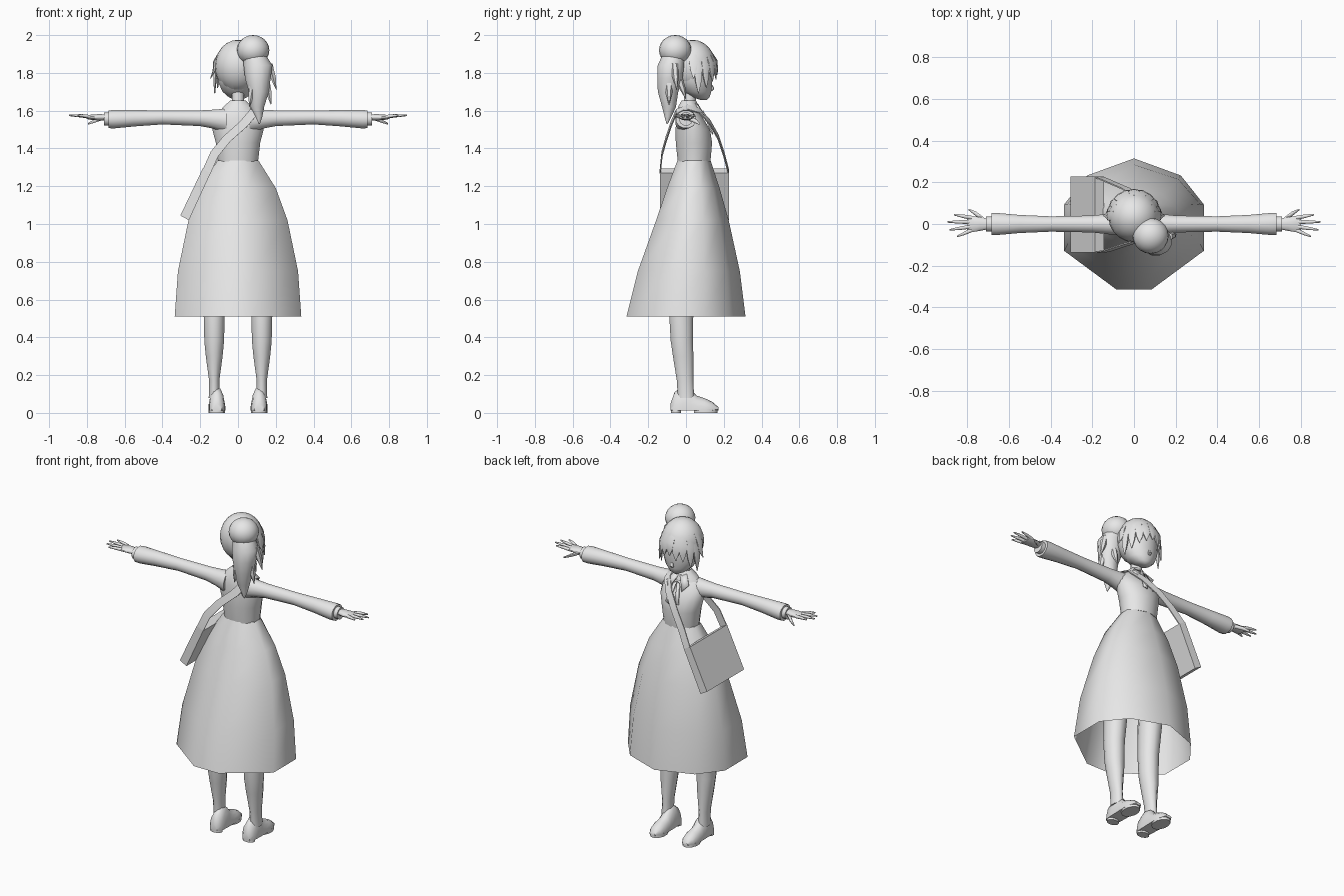
import bpy, bmesh, math
from mathutils import Vector, Matrix

cube = bpy.data.objects.get("Cube")
if cube:
    bpy.data.objects.remove(cube, do_unlink=True)

GREY = (0.8, 0.8, 0.8, 1.0)
grey = bpy.data.materials.new("plain_grey")
grey.use_nodes = True
grey.diffuse_color = GREY
grey.node_tree.nodes["Principled BSDF"].inputs["Base Color"].default_value = GREY


def finish(name, bm, angle=50):
    """Turn a bmesh into a shaded, coloured object."""
    bmesh.ops.recalc_face_normals(bm, faces=bm.faces)
    mesh = bpy.data.meshes.new(name)
    bm.to_mesh(mesh)
    bm.free()
    mesh.materials.append(grey)
    obj = bpy.data.objects.new(name, mesh)
    bpy.context.collection.objects.link(obj)
    bpy.ops.object.select_all(action="DESELECT")
    obj.select_set(True)
    bpy.context.view_layer.objects.active = obj
    bpy.ops.object.shade_smooth_by_angle(angle=math.radians(angle))
    return obj


def ring(center, u, v, sides=12):
    """Ellipse of points around a centre, spanned by two axes."""
    center, u, v = Vector(center), Vector(u), Vector(v)
    turns = [math.tau * (i + 0.5) / sides for i in range(sides)]
    return [center + u * math.cos(t) + v * math.sin(t) for t in turns]


def level(x, y, z, rx, ry, sides=12):
    return ring((x, y, z), (rx, 0, 0), (0, ry, 0), sides)


def upright(x, y, z, ry, rz, sides=12):
    return ring((x, y, z), (0, ry, 0), (0, 0, rz), sides)


def loft(name, rings, cap=True, angle=50):
    """Skin a row of matching rings."""
    bm = bmesh.new()
    rows = [[bm.verts.new(p) for p in r] for r in rings]
    for a, b in zip(rows, rows[1:]):
        for i in range(len(a)):
            j = (i + 1) % len(a)
            bm.faces.new((a[i], a[j], b[j], b[i]))
    if cap:
        bm.faces.new(rows[0])
        bm.faces.new(rows[-1])
    return finish(name, bm, angle)


def ellipsoid(name, center, radii, cut=None):
    """Ellipsoid, optionally keeping only the part above a plane."""
    bm = bmesh.new()
    place = Matrix.Translation(center) @ Matrix.Diagonal((*radii, 1))
    bmesh.ops.create_uvsphere(bm, u_segments=20, v_segments=12, radius=1, matrix=place)
    if cut:
        everything = bm.verts[:] + bm.edges[:] + bm.faces[:]
        bmesh.ops.bisect_plane(bm, geom=everything, plane_co=cut[0],
                               plane_no=cut[1], clear_inner=True)
    return finish(name, bm)


def plate(name, points, thickness=0.008):
    """Thin cloth piece facing the chest side."""
    bm = bmesh.new()
    bm.faces.new([bm.verts.new(p) for p in points])
    obj = finish(name, bm)
    solid = obj.modifiers.new("thickness", "SOLIDIFY")
    solid.thickness = thickness
    solid.offset = 0
    return obj


# Skirt: nine-sided, open at the hem
half = [(0.24, 1), (0.67, 0.74), (1, 0.3), (1, -0.41), (0.25, -1)]
half[0] = (0, 1)
outline = half + [(-x, y) for x, y in reversed(half[1:])]
skirt_rows = [(1.337, 0.108, 0.13, -0.045), (1.19, 0.2, 0.178, -0.1),
              (1.02, 0.262, 0.226, -0.158), (0.75, 0.318, 0.285, -0.255),
              (0.51, 0.335, 0.315, -0.315)]
loft("skirt", [[Vector((x * w, (front + back) / 2 + y * (front - back) / 2, z))
                for x, y in outline] for z, w, front, back in skirt_rows],
     cap=False, angle=65)

# Bodice, collar and neck
loft("bodice", [level(0, y, z, rx, ry, 16) for z, y, rx, ry in (
    (1.33, 0.043, 0.108, 0.088), (1.43, 0.042, 0.12, 0.098),
    (1.5, 0.036, 0.138, 0.093), (1.56, 0.02, 0.135, 0.072),
    (1.6, 0.012, 0.1, 0.055), (1.63, 0.013, 0.055, 0.042))])
loft("collar", [level(0, y, z, rx, ry) for z, y, rx, ry in (
    (1.6, 0.014, 0.098, 0.063), (1.625, 0.014, 0.075, 0.056),
    (1.655, 0.015, 0.041, 0.038), (1.64, 0.016, 0.034, 0.033))], cap=False)
loft("neck", [level(0, 0.018, 1.58, 0.036, 0.034), level(0, 0.022, 1.73, 0.032, 0.032)])

# Head and nose
loft("head", [level(0, y, z, rx, ry, 16) for z, y, rx, ry in (
    (1.656, 0.095, 0.015, 0.015), (1.67, 0.08, 0.048, 0.045),
    (1.7, 0.06, 0.083, 0.075), (1.75, 0.045, 0.107, 0.095),
    (1.82, 0.04, 0.115, 0.105), (1.9, 0.035, 0.095, 0.09),
    (1.95, 0.035, 0.05, 0.05))])
loft("nose", [level(0, 0.135, 1.735, 0.008, 0.006, 6), level(0, 0.14, 1.715, 0.012, 0.01, 6),
              level(0, 0.134, 1.705, 0.008, 0.006, 6)])

# Hair cap with a slanted hairline
scalp = Vector((0, 0.035, 1.835))
ellipsoid("hair_cap", scalp, (0.123, 0.123, 0.14),
          cut=((0, 0, 1.73), (0, -0.6, 0.8)))


def hair_lock(name, degrees, tip, spread, width):
    """Flat pointed strand that hangs over the scalp at one bearing."""
    a = math.radians(degrees)
    out = Vector((math.cos(a), math.sin(a), 0))
    side = Vector((-out.y, out.x, 0))
    top = 1.91
    rows = []
    for t, reach, w in ((0, 0.095, 0.7), (0.35, 0.119, 1), (0.7, 0.126, 0.7), (1, spread, 0.05)):
        spot = out * reach + Vector((0, scalp.y, top + (tip - top) * t))
        rows.append(ring(spot, side * width * w, out * 0.012 * max(w, 0.2), 6))
    loft(name, rows)


# Fringe and face-framing strands
for i, (bearing, tip) in enumerate(((72, 1.775), (90, 1.79), (108, 1.765), (54, 1.755), (126, 1.76))):
    hair_lock(f"fringe_{i + 1}", bearing, tip, 0.13, 0.03)
for label, mirrored in (("left", False), ("right", True)):
    for i, (bearing, tip, spread) in enumerate(((34, 1.72, 0.13), (14, 1.69, 0.127), (2, 1.77, 0.146))):
        hair_lock(f"{label}_side_lock_{i + 1}", 180 - bearing if mirrored else bearing,
                  tip, spread, 0.027)

# Side ponytail: bun, tail and loose strands
ellipsoid("hair_bun", (0.08, -0.057, 1.92), (0.086, 0.086, 0.08))
loft("ponytail", [level(x, y, z, rx, ry) for x, y, z, rx, ry in (
    (0.085, -0.065, 1.9, 0.06, 0.06), (0.106, -0.08, 1.84, 0.079, 0.072),
    (0.105, -0.085, 1.77, 0.07, 0.069), (0.11, -0.095, 1.7, 0.055, 0.056),
    (0.102, -0.09, 1.62, 0.038, 0.038), (0.11, -0.095, 1.57, 0.02, 0.02),
    (0.113, -0.1, 1.53, 0.003, 0.003))])
for i, (root, tip) in enumerate((((0.165, -0.06, 1.85), (0.203, -0.05, 1.71)),
                                 ((0.15, -0.09, 1.76), (0.175, -0.09, 1.63)),
                                 ((0.08, -0.12, 1.74), (0.06, -0.12, 1.62)),
                                 ((0.12, -0.04, 1.78), (0.125, 0.0, 1.66)))):
    root, tip = Vector(root), Vector(tip)
    loft(f"tail_strand_{i + 1}", [level(*root.lerp(tip, t), r, r, 6)
                                  for t, r in ((0, 0.02), (0.5, 0.018), (1, 0.001))])

# Limbs and collar pieces, once per side
sleeve = [(0.06, 1.545, 0.058, 0.068), (0.13, 1.555, 0.05, 0.052), (0.2, 1.56, 0.042, 0.043),
          (0.4, 1.564, 0.038, 0.038), (0.55, 1.56, 0.045, 0.045),
          (0.66, 1.555, 0.055, 0.051), (0.685, 1.554, 0.055, 0.048)]
palm = [(0.69, 0.024, 0.016), (0.74, 0.034, 0.017), (0.78, 0.041, 0.014), (0.802, 0.036, 0.009)]
fingers = [("index", 0.03, 0.865, 0.045), ("middle", 0.01, 0.895, 0.01),
           ("ring", -0.012, 0.885, -0.028), ("little", -0.03, 0.85, -0.06)]
leg = [(0.95, 0.02, 0.075, 0.085), (0.7, -0.01, 0.065, 0.075), (0.5, -0.025, 0.057, 0.065),
       (0.38, -0.022, 0.054, 0.061), (0.3, -0.015, 0.046, 0.056),
       (0.17, -0.005, 0.028, 0.045), (0.08, 0, 0.03, 0.045)]
shoe = [(-0.082, 0.025, 0.05), (-0.06, 0.04, 0.11), (-0.02, 0.043, 0.14), (0.025, 0.044, 0.13),
        (0.055, 0.045, 0.092), (0.1, 0.046, 0.077), (0.14, 0.039, 0.058), (0.172, 0.02, 0.03)]

for label, s in (("left", 1), ("right", -1)):
    loft(f"{label}_sleeve", [upright(s * x, 0, z, ry, rz) for x, z, ry, rz in sleeve])
    loft(f"{label}_cuff", [upright(s * x, 0, 1.556, 0.037, 0.036) for x in (0.66, 0.71)])
    loft(f"{label}_palm", [upright(s * x, 0, 1.565, ry, rz) for x, ry, rz in palm])
    for digit, y, reach, tip in fingers:
        loft(f"{label}_{digit}_finger", [
            upright(s * 0.78, y, 1.567, 0.011, 0.01, 8),
            upright(s * (0.78 + reach) / 2, (y + tip) / 2, 1.573, 0.009, 0.009, 8),
            upright(s * reach, tip, 1.575, 0.004, 0.004, 8)])
    loft(f"{label}_thumb", [upright(s * 0.72, 0.018, 1.56, 0.014, 0.012, 8),
                            upright(s * 0.76, 0.05, 1.545, 0.012, 0.01, 8),
                            upright(s * 0.795, 0.07, 1.53, 0.004, 0.005, 8)])
    loft(f"{label}_leg", [level(s * 0.126, y, z, rx, ry) for z, y, rx, ry in leg])

    # Shoe upper is flattened underneath, with a separate heel and sole
    rows = [ring((s * 0.112, y, 0.022), (w, 0, 0), (0, 0, top - 0.022), 14) for y, w, top in shoe]
    for row in rows:
        for p in row:
            p.z = max(p.z, 0.012)
    loft(f"{label}_shoe", rows)
    loft(f"{label}_heel", [level(s * 0.112, -0.053, z, 0.039, 0.028) for z in (0, 0.03)])
    loft(f"{label}_sole", [level(s * 0.112, 0.104, z, 0.045, 0.065) for z in (0, 0.02)])

    # Collar flap and ribbon tail
    plate(f"{label}_collar_flap", [(s * 0.004, 0.062, 1.632), (s * 0.04, 0.045, 1.638),
                                   (s * 0.075, 0.08, 1.59), (s * 0.045, 0.108, 1.555)])
    plate(f"{label}_ribbon_tail", [(s * 0.002, 0.088, 1.6), (s * 0.02, 0.092, 1.59),
                                   (s * 0.045, 0.138, 1.485), (s * 0.02, 0.142, 1.475)])

# Shoulder bag: slanted flat case
case = [(-0.305, 1.045), (-0.26, 1.02), (-0.145, 1.27), (-0.187, 1.293)]
loft("shoulder_bag", [[Vector((x, y, z)) for x, z in case] for y in (-0.138, 0.228)], angle=20)

# Strap crosses the body to the far shoulder
path = [(-0.165, -0.136, 1.28), (-0.125, -0.127, 1.37), (-0.06, -0.105, 1.45), (0.03, -0.078, 1.53),
        (0.085, -0.05, 1.595), (0.092, 0.01, 1.618), (0.08, 0.07, 1.6), (0.03, 0.125, 1.54),
        (-0.04, 0.17, 1.46), (-0.11, 0.2, 1.37), (-0.165, 0.224, 1.28)]
across = Vector((0.02, 0, -0.012))
strap = []
for i, spot in enumerate(path):
    along = Vector(path[min(i + 1, len(path) - 1)]) - Vector(path[max(i - 1, 0)])
    lift = along.cross(across).normalized() * 0.003
    spot = Vector(spot)
    strap.append([spot + across + lift, spot - across + lift,
                  spot - across - lift, spot + across - lift])
loft("bag_strap", strap)
